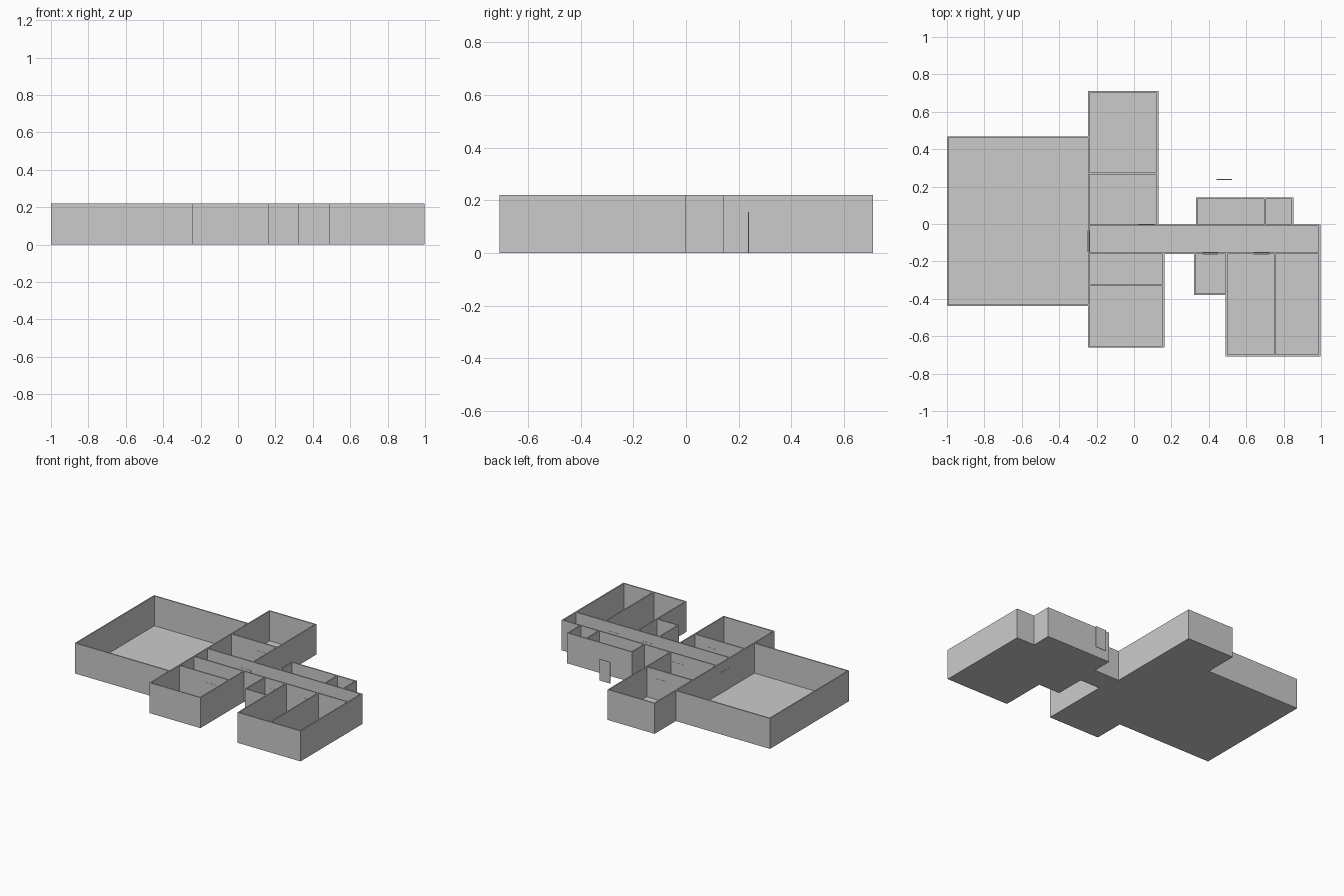
import bpy

if "Cube" in bpy.data.objects:
    bpy.data.objects.remove(bpy.data.objects["Cube"])

HEIGHT = 0.22      # wall height
T = 0.009          # wall thickness
FLOOR = 0.004      # floor thickness
DOOR_H = 0.155


def box(name, x0, x1, y0, y1, z0, z1):
    v = [(x, y, z) for z in (z0, z1) for x, y in ((x0, y0), (x1, y0), (x1, y1), (x0, y1))]
    f = [(3, 2, 1, 0), (4, 5, 6, 7), (0, 1, 5, 4), (1, 2, 6, 5), (2, 3, 7, 6), (3, 0, 4, 7)]
    mesh = bpy.data.meshes.new(name)
    mesh.from_pydata(v, [], f)
    obj = bpy.data.objects.new(name, mesh)
    bpy.context.collection.objects.link(obj)
    return obj


def wall_x(name, y, x0, x1):
    """Wall running along x, covering its corners."""
    box(name, x0 - T / 2, x1 + T / 2, y - T / 2, y + T / 2, 0, HEIGHT)


def wall_y(name, x, y0, y1):
    """Wall running along y, fitted between the x walls."""
    box(name, x - T / 2, x + T / 2, y0 + T / 2, y1 - T / 2, 0, HEIGHT)


# Shared wall centre lines
W, M, E = -0.9955, -0.242, 0.9915
N, S = 0.706, -0.7035
CN, CS = -0.006, -0.157

# Floor of each room
rooms = {
    "hall": (W, M, -0.434, 0.464),
    "north_room": (M, 0.126, 0.27, N),
    "north_lobby": (M, 0.126, CN, 0.27),
    "corridor": (M, E, CS, CN),
    "south_lobby": (M, 0.158, -0.326, CS),
    "south_room": (M, 0.158, -0.657, -0.326),
    "closet": (0.325, 0.495, -0.375, CS),
    "bedroom_west": (0.495, 0.752, S, CS),
    "bedroom_east": (0.752, E, S, CS),
    "store_west": (0.336, 0.70, CN, 0.138),
    "store_east": (0.70, 0.847, CN, 0.138),
}
for name, (x0, x1, y0, y1) in rooms.items():
    box(name + "_floor", x0, x1, y0, y1, 0, FLOOR)

# Walls along x
wall_x("hall_north_wall", 0.464, W, M - T)
wall_x("hall_south_wall", -0.434, W, M - T)
wall_x("north_room_north_wall", N, M, 0.126)
wall_x("north_room_divider", 0.27, M + T, 0.126)
wall_x("corridor_north_wall", CN, M + T, E)
wall_x("corridor_south_wall", CS, M + T, E)
wall_x("south_room_divider", -0.326, M + T, 0.158 - T)
wall_x("south_room_south_wall", -0.657, M, 0.158)
wall_x("closet_south_wall", -0.375, 0.325, 0.495 - T)
wall_x("bedroom_south_wall", S, 0.495, E)
wall_x("store_north_wall", 0.138, 0.336, 0.847)

# Walls along y
wall_y("hall_west_wall", W, -0.434, 0.464)
wall_y("hall_east_wall", M, -0.657, N)
wall_y("north_room_east_wall", 0.126, 0.27, N)
wall_y("north_lobby_east_wall", 0.126, CN, 0.27)
wall_y("south_rooms_east_wall", 0.158, -0.657, CS)
wall_y("closet_west_wall", 0.325, -0.375, CS)
wall_y("bedroom_west_wall", 0.495, S, CS)
wall_y("bedroom_divider", 0.752, S, CS)
wall_y("corridor_east_wall", E, CS, CN)
wall_y("bedroom_east_wall", E, S, CS)
for part, x in (("west_wall", 0.336), ("divider", 0.70), ("east_wall", 0.847)):
    wall_y("store_" + part, x, CN, 0.138)

# Door panels standing slightly proud of their walls
P = T / 2 + 0.0015
doors = {
    "north_room": (0.27, -0.03),
    "north_lobby": (CN, 0.025),
    "south_room": (-0.326, -0.02),
    "closet": (CS, 0.365),
    "bedroom": (CS, 0.64),
}
for name, (y, x) in doors.items():
    box(name + "_door", x, x + 0.085, y - P, y + P, FLOOR, DOOR_H)
box("hall_door", M - P, M + P, -0.15, -0.035, FLOOR, DOOR_H)

# Freestanding door panel
box("loose_door", 0.44, 0.525, 0.236, 0.240, 0, DOOR_H)
